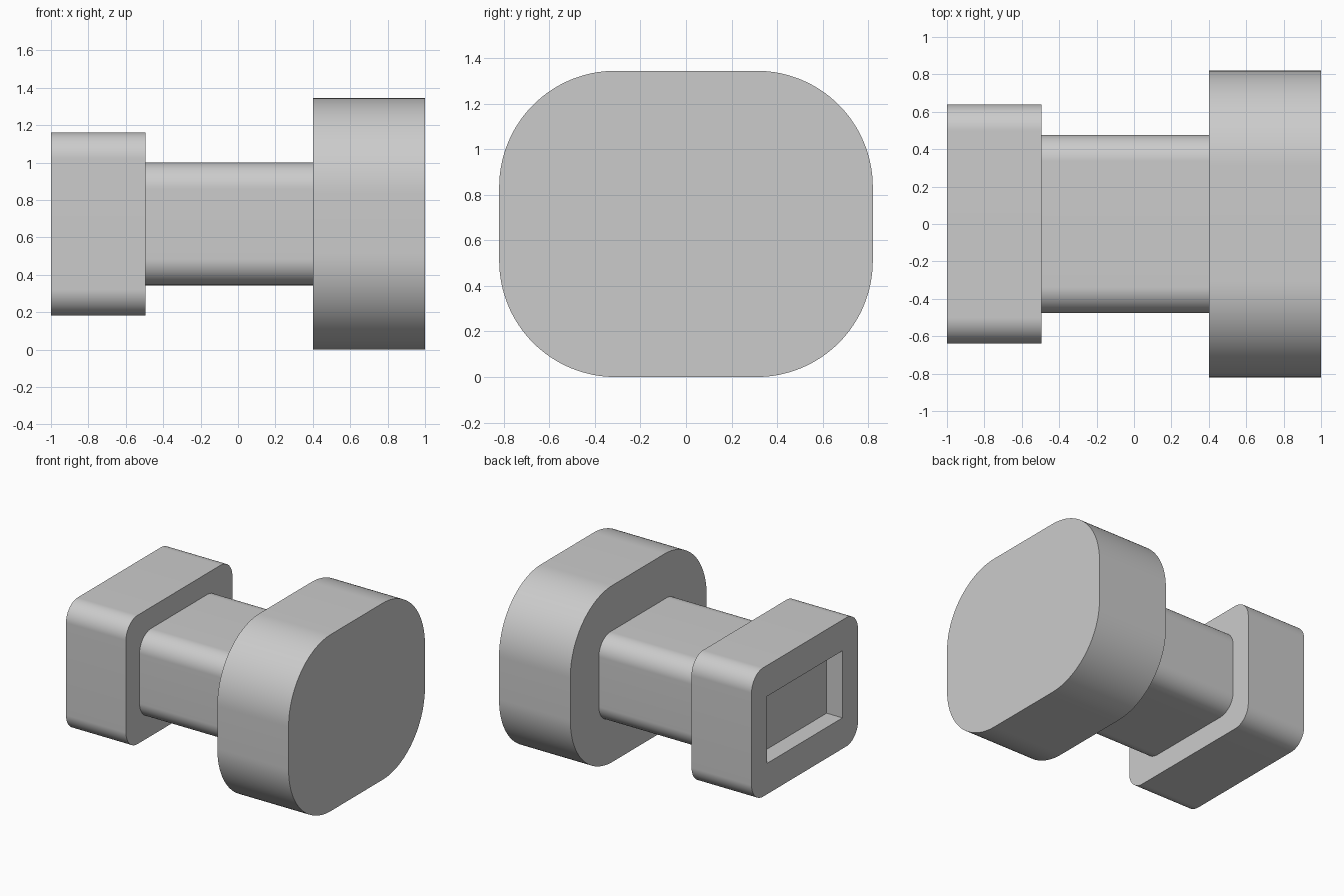
import bpy, bmesh, math

cube = bpy.data.objects.get("Cube")
if cube:
    bpy.data.objects.remove(cube, do_unlink=True)

MID_Z = 0.672

grey = bpy.data.materials.new("plain_grey")
grey.use_nodes = True
colour = (0.6, 0.6, 0.6, 1)
grey.diffuse_color = colour
grey.node_tree.nodes["Principled BSDF"].inputs["Base Color"].default_value = colour


def rounded_bar(name, x0, x1, half_y, half_z, radius, steps=24):
    """Rounded rectangle in the YZ plane, extruded from x0 to x1."""
    bm = bmesh.new()
    ring = []
    corners = [(1, 1), (-1, 1), (-1, -1), (1, -1)]
    for i, (sy, sz) in enumerate(corners):
        cy, cz = sy * (half_y - radius), MID_Z + sz * (half_z - radius)
        for k in range(steps + 1 if radius else 1):
            a = math.pi / 2 * (i + k / steps)
            ring.append(bm.verts.new((x0, cy + radius * math.cos(a),
                                      cz + radius * math.sin(a))))
    face = bm.faces.new(ring)
    ext = bmesh.ops.extrude_face_region(bm, geom=[face], use_keep_orig=True)
    for v in ext["geom"]:
        if isinstance(v, bmesh.types.BMVert):
            v.co.x = x1
    bmesh.ops.recalc_face_normals(bm, faces=bm.faces)
    mesh = bpy.data.meshes.new(name)
    bm.to_mesh(mesh)
    bm.free()
    mesh.materials.append(grey)
    obj = bpy.data.objects.new(name, mesh)
    bpy.context.collection.objects.link(obj)
    return obj


def activate(obj):
    bpy.ops.object.select_all(action="DESELECT")
    obj.select_set(True)
    bpy.context.view_layer.objects.active = obj


# Large rounded head, connecting shaft and smaller socket block
head = rounded_bar("head", 0.40, 1.0, 0.82, MID_Z, 0.51, 32)
shaft = rounded_bar("shaft", -0.52, 0.42, 0.477, 0.328, 0.14)
socket_block = rounded_bar("socket_block", -1.0, -0.495, 0.64, 0.49, 0.14)

# Shallow rectangular socket cut in the end of the block
cutter = rounded_bar("socket_cutter", -1.1, -0.867, 0.453, 0.255, 0)
cutter.hide_render = True
cut = socket_block.modifiers.new("socket", "BOOLEAN")
cut.operation = "DIFFERENCE"
cut.solver = "EXACT"
cut.object = cutter
activate(socket_block)
bpy.ops.object.modifier_apply(modifier=cut.name)
bpy.data.objects.remove(cutter, do_unlink=True)

# Smooth rounded corners, crisp end edges
for part in (head, shaft, socket_block):
    activate(part)
    bpy.ops.object.shade_smooth_by_angle(angle=math.radians(30))
